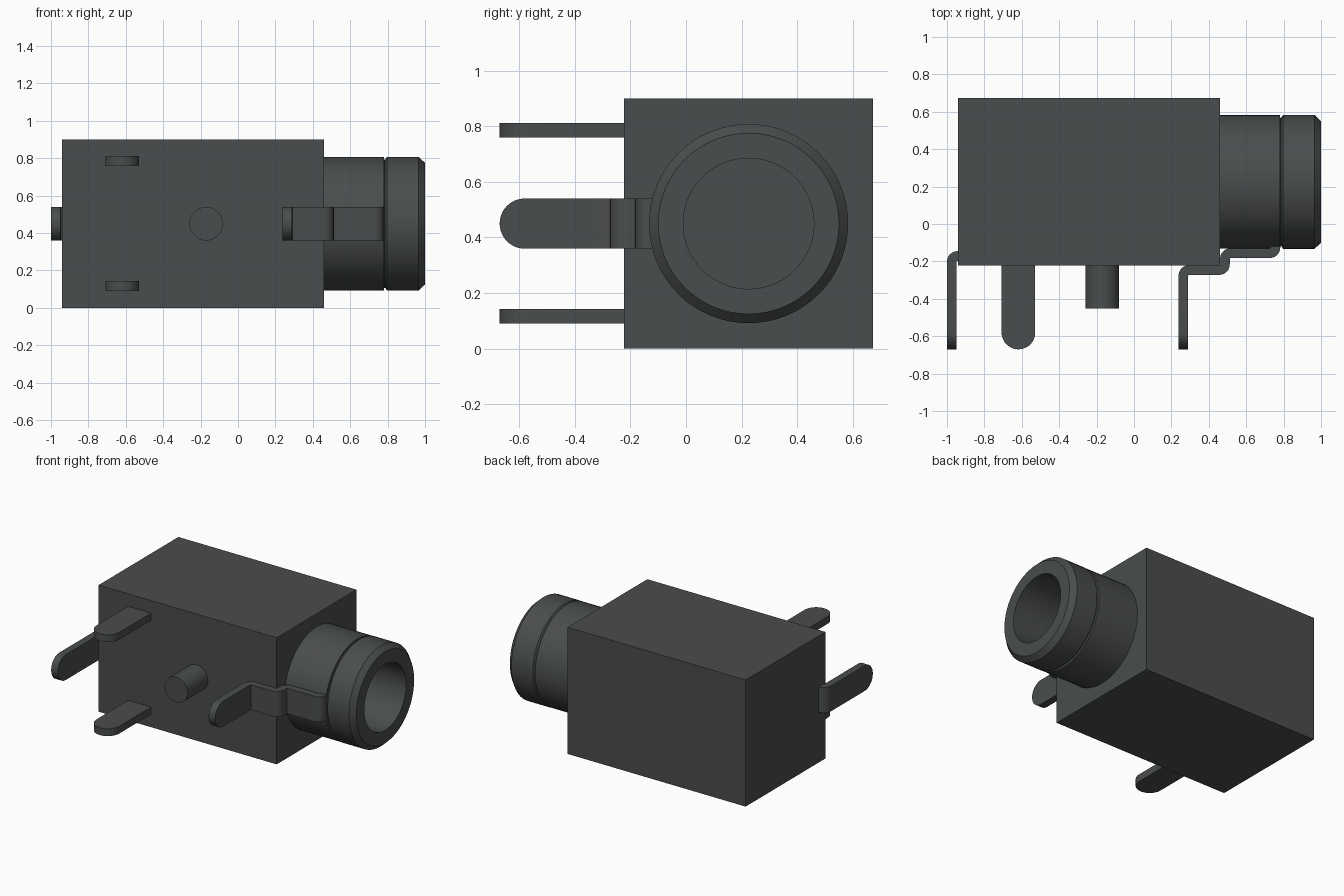
import bpy
import bmesh
import math
from mathutils import Vector, Matrix

if "Cube" in bpy.data.objects:
    bpy.data.objects.remove(bpy.data.objects["Cube"], do_unlink=True)

plastic = bpy.data.materials.new("dark_grey")
plastic.use_nodes = True
COLOUR = (0.068, 0.075, 0.074, 1.0)
plastic.diffuse_color = COLOUR
plastic.node_tree.nodes["Principled BSDF"].inputs["Base Color"].default_value = COLOUR

AXIS_Y, AXIS_Z = 0.225, 0.45      # axis of the socket
BORE_R, BORE_END = 0.235, -0.6
SEGMENTS = 64


def finish(name, bm, smooth=True):
    """Turn a bmesh into a named, coloured object."""
    bmesh.ops.remove_doubles(bm, verts=bm.verts, dist=1e-5)
    bmesh.ops.recalc_face_normals(bm, faces=bm.faces)
    mesh = bpy.data.meshes.new(name)
    bm.to_mesh(mesh)
    bm.free()
    mesh.materials.append(plastic)
    obj = bpy.data.objects.new(name, mesh)
    bpy.context.collection.objects.link(obj)
    bpy.ops.object.select_all(action='DESELECT')
    obj.select_set(True)
    bpy.context.view_layer.objects.active = obj
    if smooth:
        bpy.ops.object.shade_smooth_by_angle(angle=math.radians(30))
    return obj


def lathe(name, profile):
    """Spin a closed (x, radius) profile about the socket axis."""
    bm = bmesh.new()
    rings = []
    for i in range(SEGMENTS):
        a = 2 * math.pi * i / SEGMENTS
        rings.append([bm.verts.new((x, AXIS_Y + r * math.cos(a), AXIS_Z + r * math.sin(a)))
                      for x, r in profile])
    n = len(profile)
    for i in range(SEGMENTS):
        a, b = rings[i], rings[(i + 1) % SEGMENTS]
        for j in range(n):
            k = (j + 1) % n
            bm.faces.new((a[j], a[k], b[k], b[j]))
    return finish(name, bm)


def cylinder(name, radius, start, end, segments=SEGMENTS):
    """Solid cylinder between two points."""
    start, end = Vector(start), Vector(end)
    d = end - start
    bm = bmesh.new()
    rot = d.to_track_quat('Z', 'Y').to_matrix().to_4x4()
    bmesh.ops.create_cone(bm, cap_ends=True, segments=segments, radius1=radius, radius2=radius,
                          depth=d.length, matrix=Matrix.Translation((start + end) / 2) @ rot)
    return finish(name, bm)


def rounded_path(points, radius, steps=6):
    """Replace each inner corner of a right-angled path with an arc."""
    out = [points[0]]
    for prev, p, nxt in zip(points, points[1:], points[2:]):
        u, v = (prev - p).normalized(), (nxt - p).normalized()
        centre = p + (u + v) * radius
        for s in range(steps + 1):
            t = math.pi / 2 * s / steps
            out.append(centre - v * radius * math.cos(t) - u * radius * math.sin(t))
    return out + [points[-1]]


def pin(name, points, across, half_width=0.09, thickness=0.052, bend=0.03):
    """Sheet-metal strip with a round tip at the first point."""
    across = Vector(across)
    path = rounded_path([Vector(p) for p in points], bend)
    along = (path[1] - path[0]).normalized()
    # tip stations: distance from the end and matching half width
    stations = []
    for s in range(13):
        t = math.pi / 2 * s / 12
        stations.append((path[0] + along * half_width * (1 - math.cos(t)),
                         max(half_width * math.sin(t), 0.002)))
    stations += [(p, half_width) for p in path[1:]]
    bm = bmesh.new()
    rings = []
    for i, (p, w) in enumerate(stations):
        before = stations[max(i - 1, 0)][0]
        after = stations[min(i + 1, len(stations) - 1)][0]
        normal = (after - before).normalized().cross(across) * thickness / 2
        rings.append([bm.verts.new(p + across * w * a + normal * b)
                      for a, b in ((-1, -1), (1, -1), (1, 1), (-1, 1))])
    for a, b in zip(rings, rings[1:]):
        for j in range(4):
            k = (j + 1) % 4
            bm.faces.new((a[j], a[k], b[k], b[j]))
    bm.faces.new(rings[0])
    bm.faces.new(rings[-1])
    return finish(name, bm)


# Housing block with the plug bore cut into it
bm = bmesh.new()
bmesh.ops.create_cube(bm, size=1, matrix=Matrix.Translation((-0.24, AXIS_Y, 0.45))
                      @ Matrix.Diagonal((1.4, 0.895, 0.9, 1)))
housing = finish("housing", bm, smooth=False)
cutter = cylinder("bore_cutter", BORE_R, (BORE_END, AXIS_Y, AXIS_Z), (0.6, AXIS_Y, AXIS_Z))
cutter.hide_render = True
cut = housing.modifiers.new("bore", 'BOOLEAN')
cut.operation = 'DIFFERENCE'
cut.solver = 'EXACT'
cut.object = cutter
bpy.ops.object.select_all(action='DESELECT')
housing.select_set(True)
bpy.context.view_layer.objects.active = housing
bpy.ops.object.modifier_apply(modifier="bore")
bpy.ops.object.shade_smooth_by_angle(angle=math.radians(30))
bpy.data.objects.remove(cutter, do_unlink=True)

# Socket barrel with a fine groove and a chamfered mouth
lathe("socket_barrel", [(0.455, 0.357), (0.78, 0.357), (0.782, 0.343), (0.787, 0.343),
                        (0.797, 0.358), (0.965, 0.358), (1.0, 0.325),
                        (1.0, BORE_R), (0.455, BORE_R)])

# Locating peg
cylinder("locating_peg", 0.09, (-0.17, -0.2, 0.45), (-0.17, -0.452, 0.45), 32)

# Straight upper and lower pins
for label, z in (("upper_pin", 0.785), ("lower_pin", 0.117)):
    pin(label, [(-0.618, -0.67, z), (-0.618, -0.2, z)], (1, 0, 0))

# Bent pin at the closed end
pin("end_pin", [(-0.974, -0.67, 0.45), (-0.974, -0.171, 0.45), (-0.92, -0.171, 0.45)],
    (0, 0, 1))

# Stepped pin that hooks into the barrel groove
pin("barrel_pin", [(0.264, -0.67, 0.45), (0.264, -0.246, 0.45), (0.486, -0.246, 0.45),
                   (0.486, -0.156, 0.45), (0.756, -0.156, 0.45), (0.756, -0.09, 0.45)],
    (0, 0, 1))
